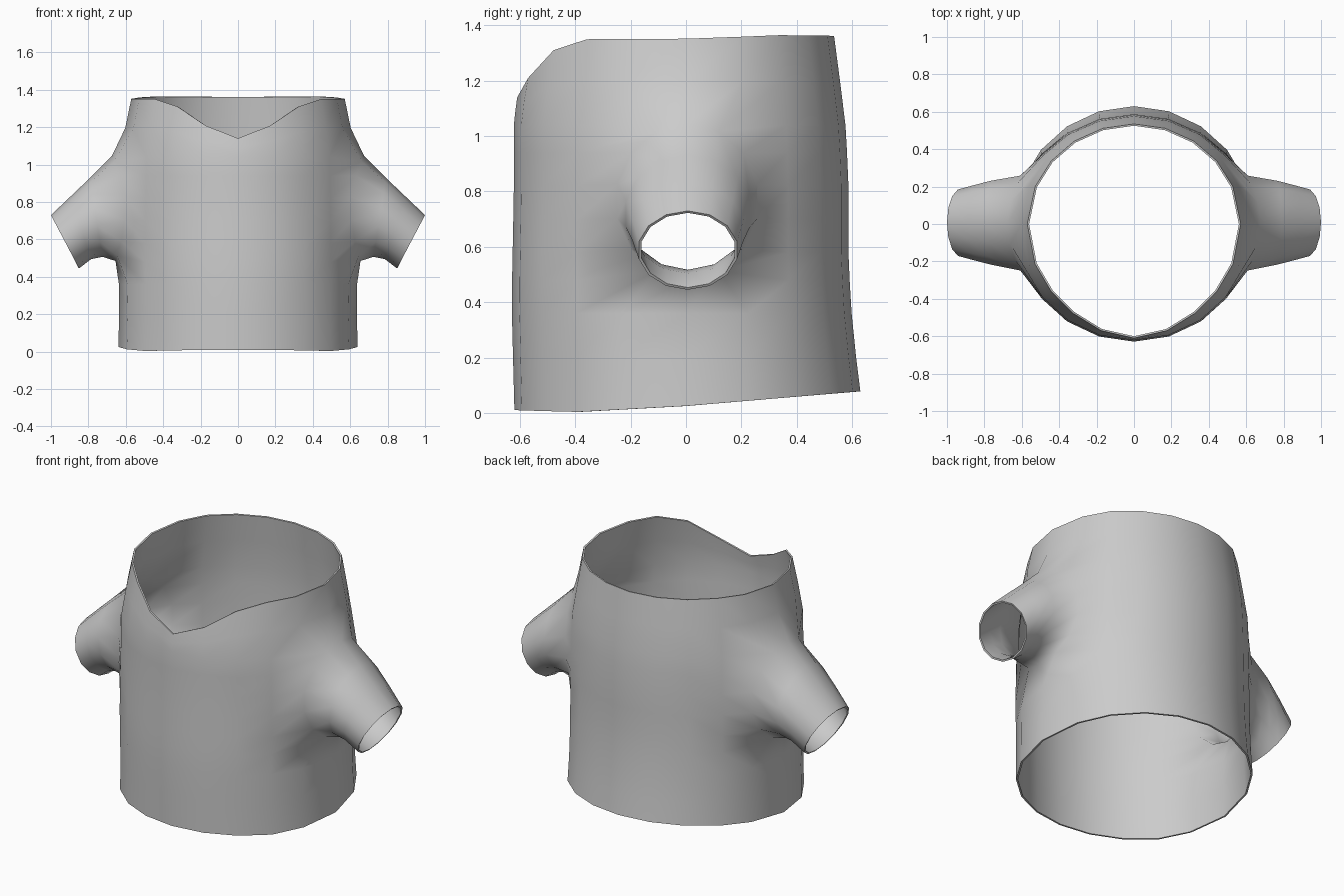
import bpy, bmesh, math
from mathutils import Vector

if "Cube" in bpy.data.objects:
    bpy.data.objects.remove(bpy.data.objects["Cube"])


def interp(table, t):
    """Piecewise-linear lookup in a list of (key, value)."""
    if t <= table[0][0]:
        return table[0][1]
    for (a, va), (b, vb) in zip(table, table[1:]):
        if t <= b:
            return va + (vb - va) * (t - a) / (b - a)
    return table[-1][1]


# Torso radius by height, towards front, side and back
FRONT = [(0, .62), (.4, .63), (.8, .622), (1.05, .622), (1.14, .61), (1.35, .57)]
SIDE = [(0, .64), (.25, .634), (.5, .64), (1.04, .63), (1.2, .602), (1.355, .57)]
BACK = [(.08, .63), (.3, .602), (.55, .587), (.85, .587), (1.06, .575), (1.36, .535)]
# Hem height by y, neckline height by column angle
HEM = [(-.62, .01), (-.4, .003), (0, .025), (.63, .078)]
NECK = [(-90, 1.14), (-73, 1.21), (-56, 1.31), (-39, 1.35), (0, 1.352), (40, 1.365), (90, 1.362)]

ANGLES = [-90, -73, -56, -39, -22, 0, 22, 39, 56, 73, 90]
ROWS = [0, .2, .36, .48, .58, .70, .82, .94, 1.04]
SIDES = 14


def torso_point(deg, z):
    a = math.radians(deg)
    ry = interp(FRONT if deg < 0 else BACK, z)
    return Vector((interp(SIDE, z) * math.cos(a), ry * math.sin(a), z))


# Half of the torso, with an armhole left open
bm = bmesh.new()
grid = {}
for c, deg in enumerate(ANGLES):
    top = interp(NECK, deg)
    for r, z in enumerate(ROWS + [(1.04 + top) / 2, top]):
        if c == 5 and 4 <= r <= 7:
            continue
        p = torso_point(deg, z)
        if r == 0:
            p.z = interp(HEM, p.y)
        grid[r, c] = bm.verts.new(p)
for r in range(len(ROWS) + 1):
    for c in range(len(ANGLES) - 1):
        if c in (4, 5) and 3 <= r < 8:
            continue
        bm.faces.new([grid[r, c], grid[r, c + 1], grid[r + 1, c + 1], grid[r + 1, c]])

# Round the armhole into an oval
loop = [grid[8, 5]] + [grid[r, 6] for r in range(8, 2, -1)]
loop += [grid[3, 5]] + [grid[r, 4] for r in range(3, 9)]
for k, v in enumerate(loop):
    f = math.tau * k / SIDES
    v.co = (.605 + (.07 if math.cos(f) > 0 else .05) * math.cos(f) ** 2,
            .005 + .26 * math.sin(f), .765 + .28 * math.cos(f))

# Sleeve rings: top (x, z), bottom (x, z), half width in y
for tx, tz, bx, bz, w in [(.79, .93, .725, .507, .23),
                          (.895, .83, .785, .495, .207),
                          (1.0, .73, .85, .445, .182)]:
    ring = []
    for k in range(SIDES):
        f = math.tau * k / SIDES
        s, t = math.sin(f), math.cos(f)
        ring.append(bm.verts.new(((tx + bx) / 2 + (tx - bx) / 2 * t, .007 + w * s,
                                  (tz + bz) / 2 + (tz - bz) / 2 * t)))
    for k in range(SIDES):
        n = (k + 1) % SIDES
        bm.faces.new([loop[k], ring[k], ring[n], loop[n]])
    loop = ring

for v in bm.verts:
    if abs(v.co.x) < 1e-4:
        v.co.x = 0
mesh = bpy.data.meshes.new("shirt")
bm.to_mesh(mesh)
bm.free()
shirt = bpy.data.objects.new("shirt", mesh)
bpy.context.collection.objects.link(shirt)
bpy.context.view_layer.objects.active = shirt
shirt.select_set(True)

# Mirror to the other side and give the cloth a thin inner layer
mirror = shirt.modifiers.new("mirror", 'MIRROR')
mirror.use_clip = True
cloth = shirt.modifiers.new("cloth", 'SOLIDIFY')
cloth.thickness = .01
cloth.offset = -1
for name in ("mirror", "cloth"):
    bpy.ops.object.modifier_apply(modifier=name)
bpy.ops.object.shade_smooth_by_angle(angle=math.radians(70))
